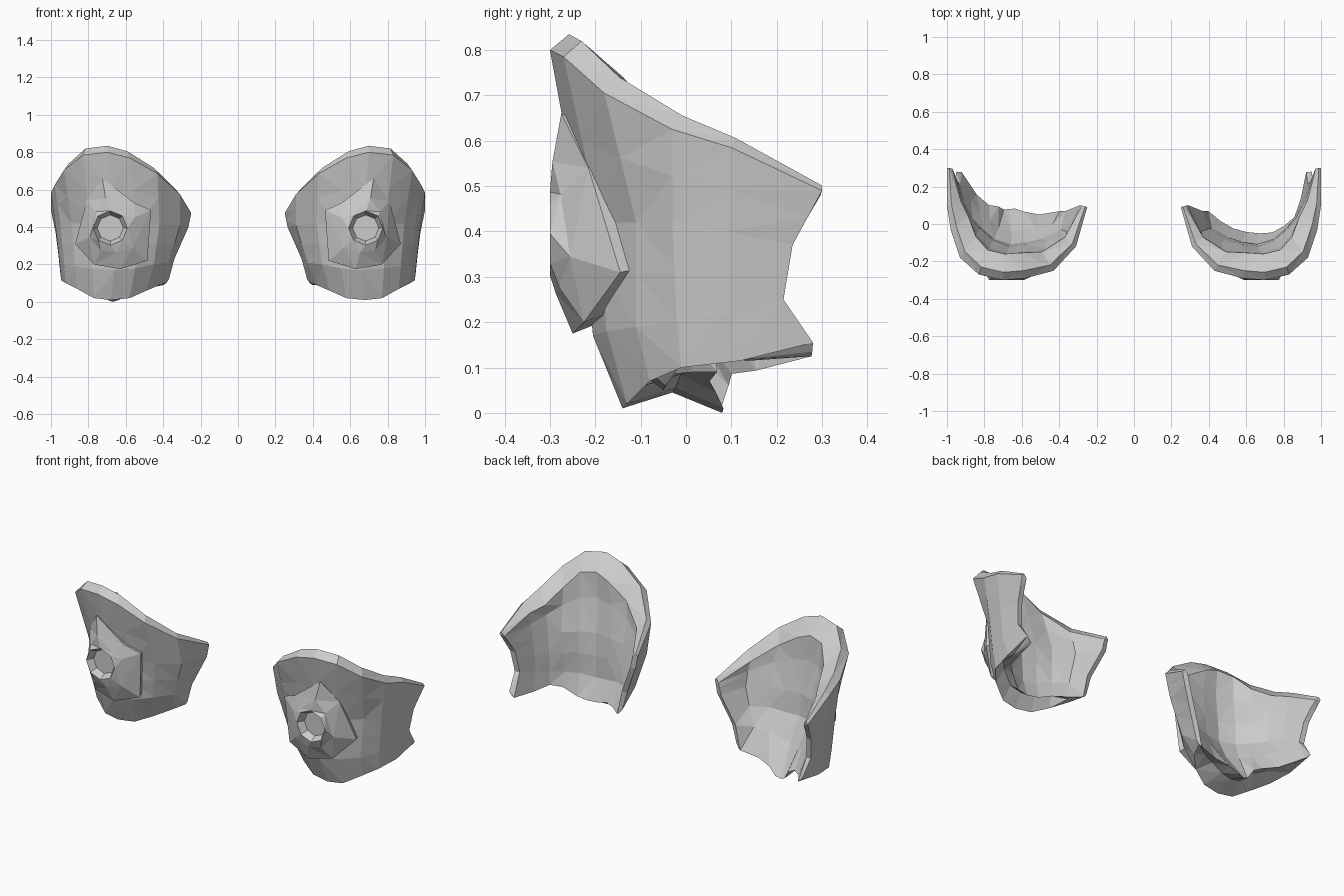
import bpy, bmesh, math
from mathutils import Vector

cube = bpy.data.objects.get("Cube")
if cube:
    bpy.data.objects.remove(cube, do_unlink=True)

grey = bpy.data.materials.new("plain_grey")
grey.use_nodes = True
colour = (0.6, 0.6, 0.6, 1)
grey.diffuse_color = colour
grey.node_tree.nodes["Principled BSDF"].inputs["Base Color"].default_value = colour

# Outline of the outer skin at four levels, from the outer wing to the inner wing
bottom = [(.95, .28, .155), (.945, .12, .115), (.92, -.01, .1), (.86, -.08, .07), (.77, -.13, .02),
          (.68, -.14, .01), (.58, -.13, .02), (.49, -.09, .06), (.42, -.02, .09), (.37, .06, .12)]
low = [(.96, .215, .25), (.955, .09, .22), (.93, -.02, .2), (.87, -.11, .19), (.78, -.175, .18),
       (.66, -.205, .17), (.55, -.19, .18), (.45, -.14, .2), (.37, -.06, .21), (.34, .06, .23)]
middle = [(.975, .235, .37), (.975, .09, .4), (.95, -.03, .42), (.89, -.11, .42), (.79, -.19, .42),
          (.67, -.23, .42), (.54, -.215, .42), (.42, -.175, .42), (.31, -.08, .41), (.265, .09, .4)]
top = [(1, .3, .49), (1, .1, .585), (.98, -.03, .625), (.93, -.18, .705), (.83, -.27, .785),
       (.7, -.3, .8), (.58, -.29, .77), (.43, -.25, .685), (.31, -.12, .575), (.25, .09, .475)]

# Rim of the raised front plate, with one pointed corner at the top
plate_rim = [(.81, -.215, .54), (.87, -.145, .31), (.77, -.225, .2), (.63, -.25, .175),
             (.485, -.215, .22), (.465, -.235, .49), (.555, -.265, .53), (.725, -.275, .66)]


def finish(name, bm, side):
    """Turn a bmesh into a flat-shaded grey object on the given side."""
    for v in bm.verts:
        v.co.x *= side
    bmesh.ops.triangulate(bm, faces=bm.faces[:])
    bmesh.ops.recalc_face_normals(bm, faces=bm.faces[:])
    mesh = bpy.data.meshes.new(name)
    bm.to_mesh(mesh)
    bm.free()
    mesh.materials.append(grey)
    obj = bpy.data.objects.new(name, mesh)
    bpy.context.collection.objects.link(obj)


def loft(bm, rings):
    """Join closed rings of points and return the vertex loops."""
    loops = [[bm.verts.new(p) for p in ring] for ring in rings]
    count = len(loops[0])
    for a, b in zip(loops, loops[1:]):
        for i in range(count):
            j = (i + 1) % count
            bm.faces.new((a[i], a[j], b[j], b[i]))
    return loops


def section(column, weight, floor_depth, floor_rise):
    """Closed cross-section: outer skin, rim crest, inner skin, arched underside."""
    b, l, m, t = (Vector(p) for p in column)
    outer = [b, l, (l + m) / 2, m, (m + t) / 2, t]
    inward = Vector((.65, .2, 0)) - Vector((m.x, m.y, 0))
    inward.normalize()

    # Depth of the inner skin behind each outer point, from the floor to the rim
    wall = .08
    depths = [floor_depth, (wall + floor_depth) / 2, wall, wall, wall, .11]
    inner = [p + inward * (.03 + d * weight) for p, d in zip(outer, depths)]
    inner[0].z += floor_rise * weight - .03
    inner[-1].z -= .01 + .035 * weight

    crest = t + inward * (.012 + .03 * weight) + Vector((0, 0, .012 + .023 * weight))
    arch = (b + inner[0]) / 2
    arch.z = max(b.z, inner[0].z) + .055 * weight - .02
    return outer + [crest] + inner[::-1] + [arch]


def shell(name, side, floor_depth, floor_rise):
    bm = bmesh.new()
    columns = list(zip(bottom, low, middle, top))
    last = len(columns) - 1
    loops = loft(bm, [section(c, min(1, 1.25 * math.sin(math.pi * i / last)), floor_depth, floor_rise)
                      for i, c in enumerate(columns)])
    # Wing ends: a strip between outer and inner skin
    for end in (loops[0], loops[-1]):
        for i in range(5):
            bm.faces.new((end[i], end[i + 1], end[11 - i], end[12 - i]))
        bm.faces.new(end[5:8])
        bm.faces.new((end[12], end[13], end[0]))
    finish(name, bm, side)


def boss(name, side):
    """Raised plate wrapped on the front, with a hollow in the middle."""
    bm = bmesh.new()
    rim = [Vector(p) for p in plate_rim]
    centre = Vector((.683, -.3, .395))

    def shoulder(p):
        q = p.lerp(centre, .4)
        q.y = p.y * .3 - .212
        return q

    def circle(radius, y):
        points = []
        for i in range(len(rim)):
            angle = math.tau * (1 - i) / len(rim)
            points.append((centre.x + radius * math.cos(angle), y, centre.z + radius * math.sin(angle)))
        return points

    back = [p.lerp(centre, .1) + Vector((0, .06, 0)) for p in rim]
    loops = loft(bm, [back, rim, [shoulder(p) for p in rim],
                      circle(.092, -.3), circle(.07, -.262)])
    bm.faces.new(loops[0])
    bm.faces.new(loops[-1])
    finish(name, bm, side)


# The right guard has a deeper floor lip than the left one
for label, side, depth, rise in (("left", 1, .06, .07), ("right", -1, .19, .02)):
    shell(label + "_guard_shell", side, depth, rise)
    boss(label + "_front_boss", side)
